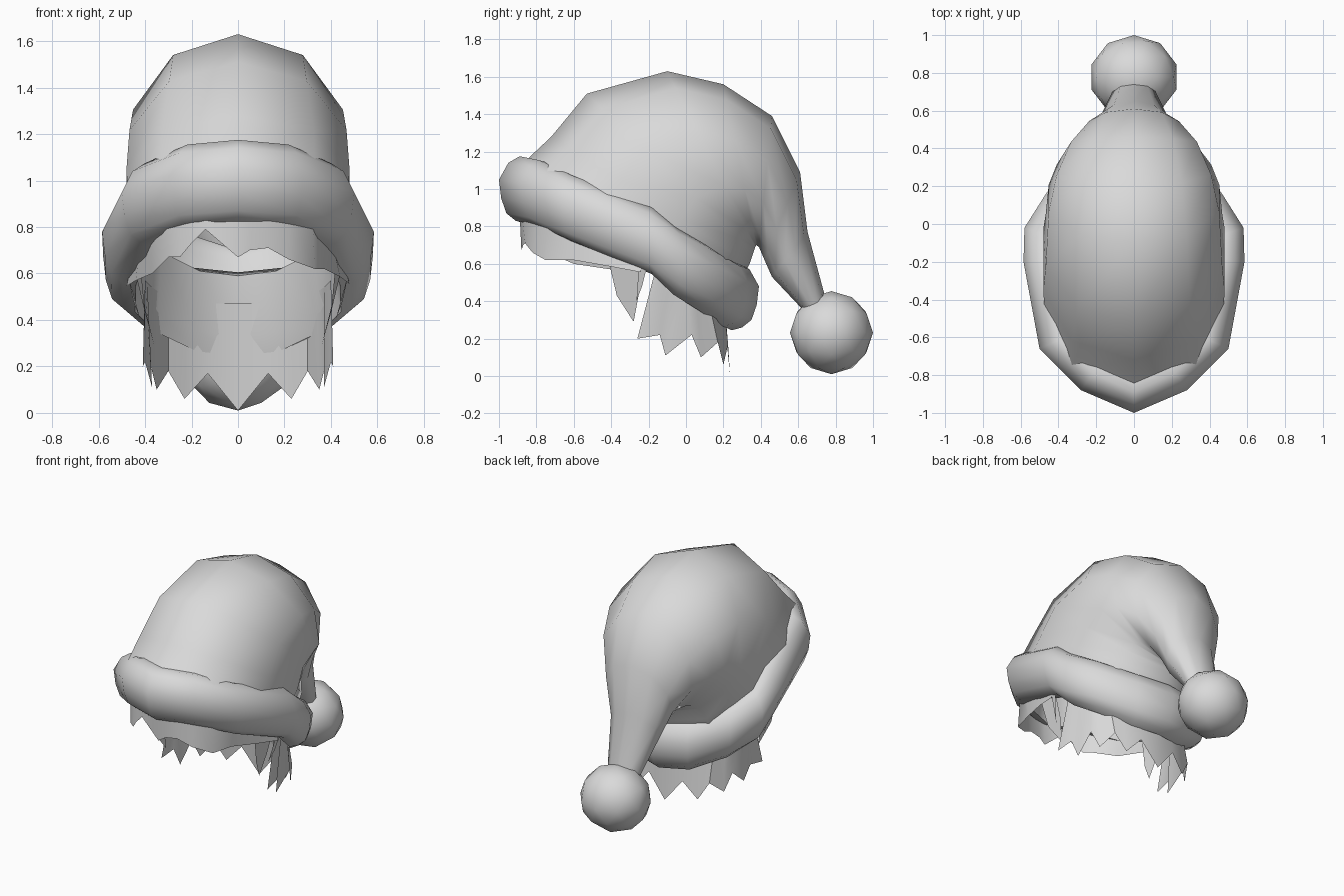
import bpy, bmesh, math
from mathutils import Vector

if "Cube" in bpy.data.objects:
    bpy.data.objects.remove(bpy.data.objects["Cube"])

grey = bpy.data.materials.new("light grey")
grey.diffuse_color = (0.7, 0.7, 0.7, 1)
grey.use_nodes = True
grey.node_tree.nodes["Principled BSDF"].inputs["Base Color"].default_value = grey.diffuse_color


def finish(name, bm, angle):
    bmesh.ops.recalc_face_normals(bm, faces=bm.faces)
    mesh = bpy.data.meshes.new(name)
    bm.to_mesh(mesh)
    bm.free()
    mesh.materials.append(grey)
    ob = bpy.data.objects.new(name, mesh)
    bpy.context.collection.objects.link(ob)
    bpy.ops.object.select_all(action='DESELECT')
    ob.select_set(True)
    bpy.context.view_layer.objects.active = ob
    bpy.ops.object.shade_smooth_by_angle(angle=math.radians(angle))
    return ob


def loft(name, rings, angle, wrap_rings=False, wrap_points=True, cap_end=False):
    """Skin a list of equal-length point rows."""
    bm = bmesh.new()
    rows = [[bm.verts.new(p) for p in ring] for ring in rings]
    n = len(rows[0])
    pairs = list(zip(rows, rows[1:]))
    if wrap_rings:
        pairs.append((rows[-1], rows[0]))
    for a, b in pairs:
        for i in range(n if wrap_points else n - 1):
            j = (i + 1) % n
            bm.faces.new((a[i], a[j], b[j], b[i]))
    if cap_end:
        bm.faces.new(rows[-1])
    return finish(name, bm, angle)


def mirrored_path(half):
    """Full closed loop from a half that starts and ends on the centre line."""
    return half + [(-p[0],) + tuple(p[1:]) for p in half[-2:0:-1]]


# Crown: rings fanned from the brim, over the top and down into the tail
# each ring: outer (y, z), underside (y, z), half width, fullness exponent
crown = [
    (-.88, 1.13, .30, .52, .49, .75), (-.72, 1.28, .34, .60, .50, .8),
    (-.53, 1.51, .36, .66, .49, .95), (-.10, 1.63, .37, .69, .475, 1),
    (.20, 1.56, .375, .70, .43, 1), (.46, 1.39, .39, .69, .35, 1),
    (.61, 1.09, .42, .62, .25, 1), (.65, .77, .46, .53, .18, 1),
    (.745, .42, .62, .36, .12, 1), (.76, .33, .69, .28, .07, 1),
]
SEG = 10
rings = []
for ay, az, by, bz, w, e in crown:
    ring = []
    for i in range(SEG):
        t = 2 * math.pi * i / SEG
        k = (1 + math.cos(t)) / 2
        s = math.sin(t)
        ring.append((w * math.copysign(abs(s) ** e, s),
                     by + (ay - by) * k, bz + (az - bz) * k))
    rings.append(ring)
loft("hat_crown", rings, 60, cap_end=True)

# Brim: rounded roll swept round a tilted oval
path = [Vector(p) for p in mirrored_path([
    (0, -1.0, 1.05), (.28, -.88, 1.03), (.50, -.66, .95), (.585, -.20, .78),
    (.58, -.02, .67), (.46, .17, .585), (.24, .33, .50), (0, .39, .48)])]
section = [(-.18, .11), (-.11, .125), (-.05, .09), (0, 0), (-.012, -.1),
           (-.04, -.18), (-.09, -.22), (-.145, -.235), (-.165, -.15)]
rings = []
for i, p in enumerate(path):
    tangent = path[(i + 1) % len(path)] - path[i - 1]
    out = Vector((tangent.y, -tangent.x, 0)).normalized()
    rings.append([p + out * a + Vector((0, 0, b)) for a, b in section])
loft("hat_brim", rings, 60, wrap_rings=True)

# Pompom on the end of the tail
bm = bmesh.new()
bmesh.ops.create_icosphere(bm, subdivisions=2, radius=.222)
bmesh.ops.scale(bm, verts=bm.verts, vec=(1.06, 1, 1))
bmesh.ops.translate(bm, verts=bm.verts, vec=(0, .778, .232))
finish("pompom", bm, 60)


def hair_strip(name, right, left=None):
    """Jagged sheet of hair; rows are root (x, y, z) and tip (x, y, z)."""
    left = left or right[1:]
    left = [(-a, b, c, -d, e, f) for a, b, c, d, e, f in left[::-1]]
    loft(name, [[r[:3], r[3:]] for r in left + right], 35, wrap_points=False)


# Back hair with pointed ends
hair_strip("back_hair", [
    (0, .20, .47, 0, .235, .01), (.13, .19, .47, .13, .225, .17),
    (.23, .15, .48, .23, .20, .06), (.30, .10, .50, .30, .17, .18),
    (.34, .05, .52, .35, .08, .10), (.37, 0, .54, .38, .03, .22),
    (.39, -.07, .56, .37, -.11, .11), (.40, -.12, .57, .40, -.14, .22),
    (.40, -.16, .58, .41, -.26, .20)])

# Fringe below the front of the brim, parted to one side
hair_strip("fringe", [
    (0, -.89, .88, 0, -.88, .67), (.06, -.88, .88, .05, -.87, .70),
    (.13, -.86, .88, .13, -.86, .71), (.22, -.81, .88, .22, -.82, .66),
    (.32, -.74, .86, .33, -.75, .62), (.39, -.60, .80, .37, -.60, .62),
    (.42, -.40, .74, .44, -.40, .585), (.45, -.24, .68, .48, -.24, .555)],
    [(.14, -.86, .88, .14, -.86, .79), (.20, -.82, .88, .20, -.84, .73),
     (.26, -.78, .87, .25, -.80, .67), (.31, -.74, .86, .30, -.76, .67),
     (.38, -.62, .80, .37, -.60, .60), (.42, -.40, .74, .44, -.40, .57),
     (.45, -.24, .68, .48, -.24, .545)])

# Side locks in front of the ears
locks = [
    [(.42, -.42, .64), (.45, -.25, .64), (.40, -.25, .45), (.36, -.28, .29),
     (.40, -.37, .43)],
    [(.48, -.25, .62), (.48, -.20, .62), (.45, -.235, .48), (.42, -.265, .40)],
]
bm = bmesh.new()
for side in (1, -1):
    for lock in locks:
        bm.faces.new([bm.verts.new((side * x, y, z)) for x, y, z in lock])
finish("side_locks", bm, 35)
